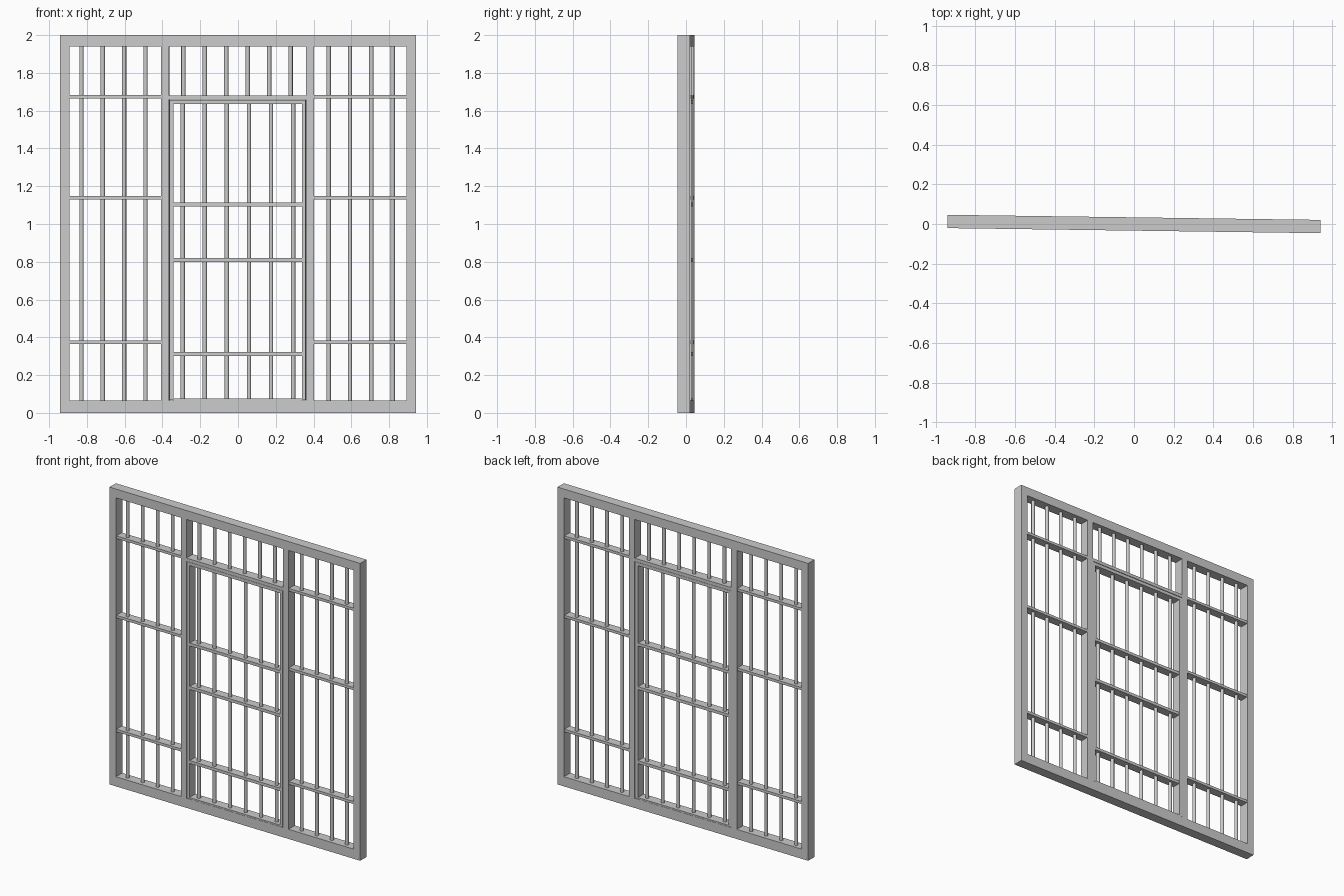
import bpy, bmesh
from math import radians
from mathutils import Matrix, Vector

if "Cube" in bpy.data.objects:
    bpy.data.objects.remove(bpy.data.objects["Cube"])

# the whole gate is turned very slightly about z
TURN = Matrix.Rotation(radians(-0.78), 4, 'Z')
D = 0.067          # depth of the main frame
RAIL_D = 0.058     # depth of the thin rails


def finish(bm, name):
    me = bpy.data.meshes.new(name)
    bm.to_mesh(me)
    bm.free()
    ob = bpy.data.objects.new(name, me)
    ob.matrix_world = TURN
    bpy.context.collection.objects.link(ob)
    return ob


def boxes(name, spans, depth):
    """One object from boxes given as (x0, x1, z0, z1)."""
    bm = bmesh.new()
    for x0, x1, z0, z1 in spans:
        m = Matrix.Translation(((x0 + x1) / 2, 0, (z0 + z1) / 2))
        m = m @ Matrix.Diagonal((x1 - x0, depth, z1 - z0, 1))
        bmesh.ops.create_cube(bm, size=1, matrix=m)
    return finish(bm, name)


def bars(name, xs, z0, z1, r=0.0115):
    """Row of upright round bars."""
    bm = bmesh.new()
    for x in xs:
        bmesh.ops.create_cone(bm, cap_ends=True, segments=16, radius1=r, radius2=r,
                              depth=z1 - z0,
                              matrix=Matrix.Translation((x, 0, (z0 + z1) / 2)))
    for f in bm.faces:
        f.smooth = len(f.verts) == 4
    for e in bm.edges:
        e.smooth = all(len(f.verts) == 4 for f in e.link_faces)
    return finish(bm, name)


def rails(name, x0, x1, heights, t):
    return boxes(name, [(x0, x1, z - t / 2, z + t / 2) for z in heights], RAIL_D)


# outer frame
boxes("outer_stiles", [(-0.942, -0.893, 0, 2), (0.893, 0.942, 0, 2)], D)
boxes("outer_rails", [(-0.893, 0.893, 0, 0.065), (-0.893, 0.893, 1.94, 2)], D)

# posts on either side of the door, and the transom over it
boxes("door_posts", [(-0.406, -0.364, 0.065, 1.94), (0.361, 0.403, 0.065, 1.94)], D)
boxes("transom", [(-0.364, 0.361, 1.658, 1.68)], D)

# door leaf frame
boxes("door_stiles", [(-0.362, -0.342, 0.067, 1.656), (0.339, 0.359, 0.067, 1.656)], D - 0.003)
boxes("door_end_rails", [(-0.342, 0.339, 0.05, 0.075), (-0.342, 0.339, 1.635, 1.656)], D - 0.003)

# thin cross rails
SIDE_Z = (0.374, 1.14, 1.674)
rails("left_panel_rails", -0.895, -0.404, SIDE_Z, 0.018)
rails("right_panel_rails", 0.401, 0.895, SIDE_Z, 0.018)
rails("door_rails", -0.344, 0.341, (0.312, 0.81, 1.103), 0.02)

# upright bars
bars("left_panel_bars", [-0.829 + 0.113 * i for i in range(4)], 0.06, 1.945)
bars("right_panel_bars", [0.48 + 0.113 * i for i in range(4)], 0.06, 1.945)
bars("transom_bars", [-0.289 + 0.1135 * i for i in range(6)], 1.675, 1.945)
bars("door_bars", [-0.293 + 0.117 * i for i in range(6)], 0.07, 1.64)
